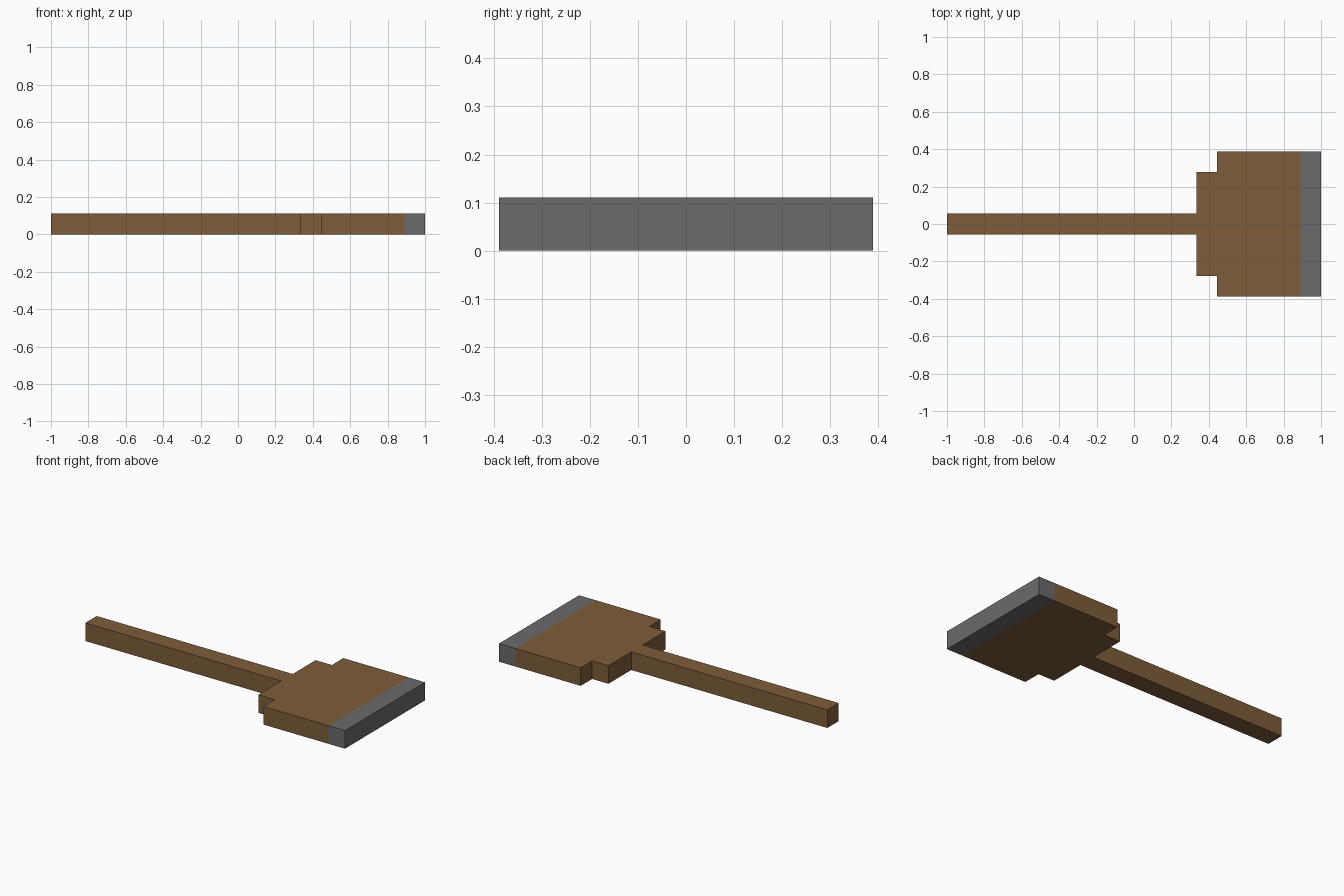
import bpy
import bmesh

cube = bpy.data.objects.get("Cube")
if cube:
    bpy.data.objects.remove(cube, do_unlink=True)

U = 1 / 9  # block unit, also the thickness of every part


def material(name, colour):
    mat = bpy.data.materials.new(name)
    mat.use_nodes = True
    mat.diffuse_color = colour
    mat.node_tree.nodes["Principled BSDF"].inputs["Base Color"].default_value = colour
    return mat


def slab(name, half_outline, mat):
    """Mirror a half outline (in block units) across y = 0 and extrude it upwards."""
    outline = half_outline + [(x, -y) for x, y in reversed(half_outline)]
    bm = bmesh.new()
    base = bm.faces.new([bm.verts.new((x * U, y * U, 0)) for x, y in outline])
    top = bmesh.ops.extrude_face_region(bm, geom=[base], use_keep_orig=True)["geom"]
    bmesh.ops.translate(bm, vec=(0, 0, U),
                        verts=[g for g in top if isinstance(g, bmesh.types.BMVert)])
    bmesh.ops.recalc_face_normals(bm, faces=bm.faces[:])
    mesh = bpy.data.meshes.new(name)
    bm.to_mesh(mesh)
    bm.free()
    mesh.materials.append(mat)
    obj = bpy.data.objects.new(name, mesh)
    bpy.context.collection.objects.link(obj)
    return obj


wood = material("brown wood", (0.209, 0.107, 0.042, 1))
metal = material("grey metal", (0.147, 0.147, 0.147, 1))

# Long square handle
slab("handle", [(-9, 0.5), (3, 0.5)], wood)
# Wooden head with stepped shoulders
slab("head", [(3, 2.5), (4, 2.5), (4, 3.5), (8, 3.5)], wood)
# Metal strip along the far end
slab("metal_edge", [(8, 3.5), (9, 3.5)], metal)
